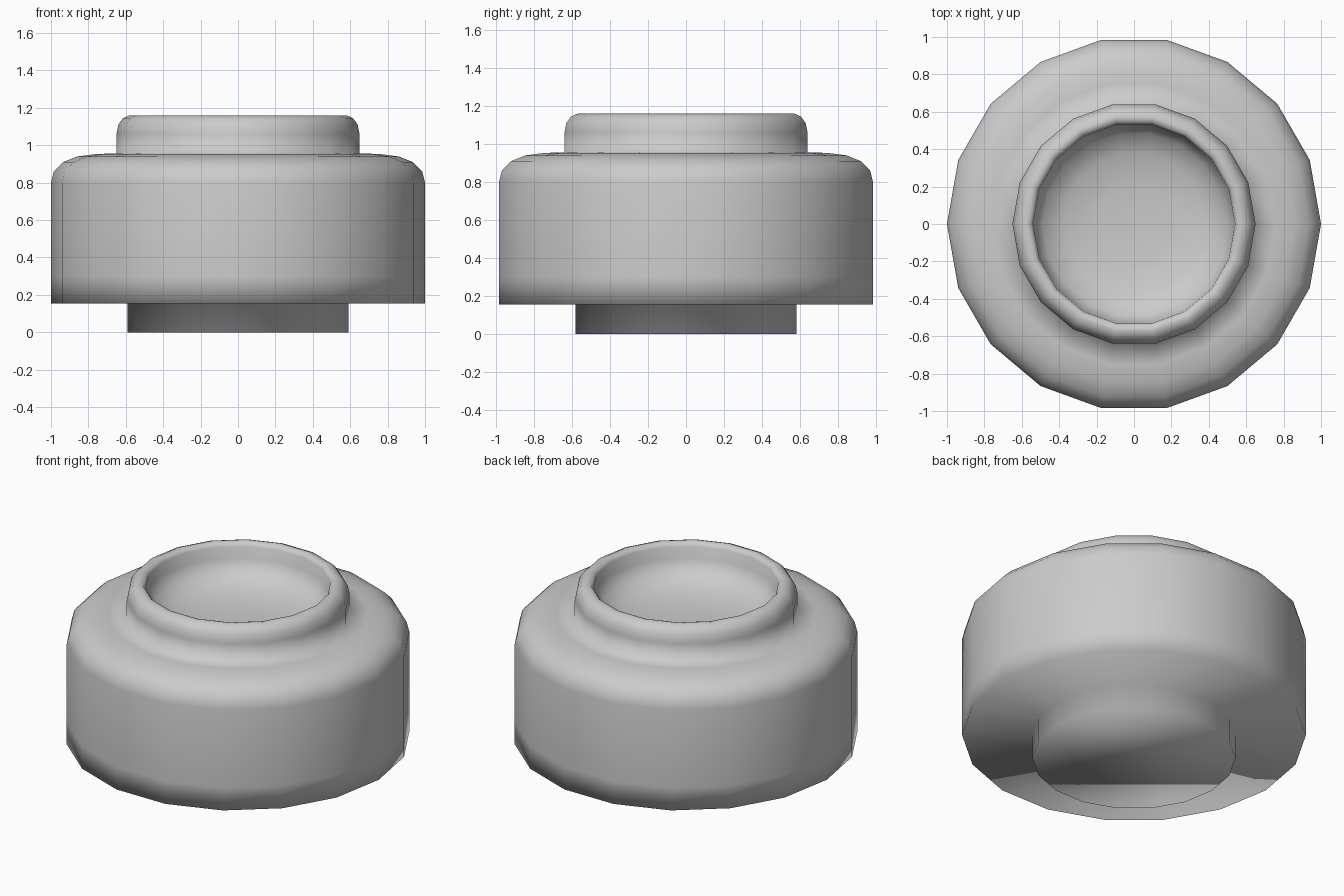
import bpy, bmesh, math

if "Cube" in bpy.data.objects:
    bpy.data.objects.remove(bpy.data.objects["Cube"])

SIDES = 18


def lathe(name, profile):
    """Revolve an (r, z) profile into a closed, smooth 18-sided solid."""
    bm = bmesh.new()
    rings = []
    for r, z in profile:
        rings.append([bm.verts.new((r * math.cos(2 * math.pi * i / SIDES),
                                    r * math.sin(2 * math.pi * i / SIDES), z))
                      for i in range(SIDES)])
    for a, b in zip(rings, rings[1:]):
        for i in range(SIDES):
            j = (i + 1) % SIDES
            bm.faces.new((a[i], a[j], b[j], b[i]))
    bm.faces.new(rings[0][::-1])   # flat bottom
    bm.faces.new(rings[-1])        # flat dish floor
    bmesh.ops.recalc_face_normals(bm, faces=bm.faces[:])
    for f in bm.faces:
        f.smooth = True
    mesh = bpy.data.meshes.new(name)
    bm.to_mesh(mesh)
    bm.free()
    obj = bpy.data.objects.new(name, mesh)
    bpy.context.collection.objects.link(obj)
    return obj


foot = [(0.59, 0.0), (0.59, 0.155)]
body = [(1.0, 0.155), (1.0, 0.30), (1.0, 0.80)]
shoulder = [(0.985, 0.86), (0.935, 0.91), (0.86, 0.94), (0.76, 0.953), (0.65, 0.957)]
collar = [(0.65, 1.06), (0.64, 1.11), (0.615, 1.145), (0.58, 1.16)]
dish = [(0.555, 1.155), (0.54, 1.135), (0.535, 1.06), (0.49, 0.99),
        (0.38, 0.94), (0.20, 0.915)]

lathe("round_button_knob", foot + body + shoulder + collar + dish)
